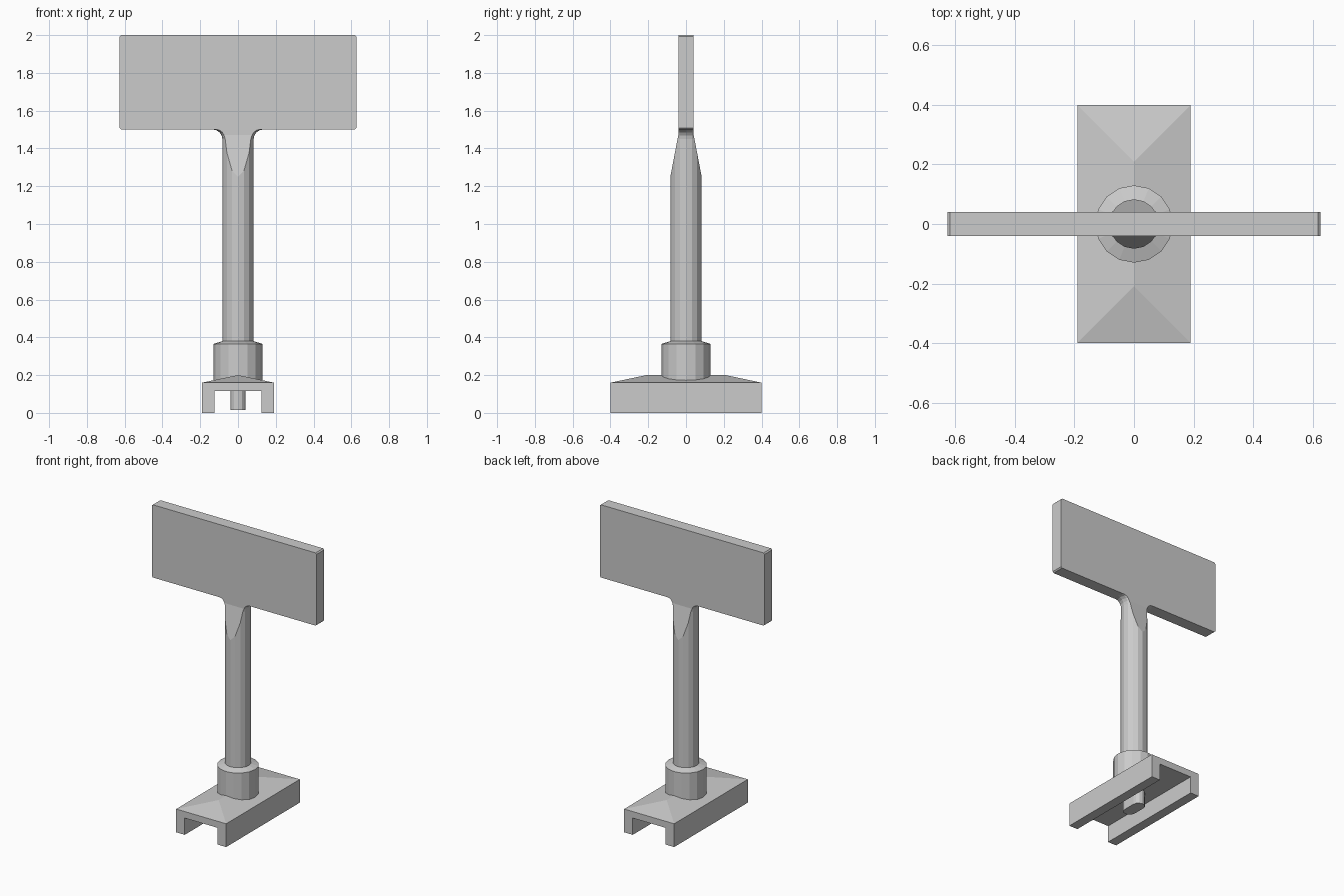
import bpy, bmesh
from math import sin, cos, pi

if "Cube" in bpy.data.objects:
    bpy.data.objects.remove(bpy.data.objects["Cube"])


def finish(name, bm):
    bmesh.ops.recalc_face_normals(bm, faces=bm.faces)
    mesh = bpy.data.meshes.new(name)
    bm.to_mesh(mesh)
    bm.free()
    ob = bpy.data.objects.new(name, mesh)
    bpy.context.collection.objects.link(ob)
    return ob


def loft(bm, rings):
    """Skin matching closed rings of points and cap both ends."""
    vs = [[bm.verts.new(p) for p in r] for r in rings]
    n = len(vs[0])
    for a, b in zip(vs, vs[1:]):
        for i in range(n):
            j = (i + 1) % n
            bm.faces.new((a[i], a[j], b[j], b[i]))
    bm.faces.new(vs[0][::-1])
    bm.faces.new(vs[-1])
    return vs


def ring(rx, ry, z, n=16):
    return [(rx * cos(2 * pi * i / n), ry * sin(2 * pi * i / n), z) for i in range(n)]


# Channel-shaped foot with a shallow hipped top
bm = bmesh.new()
section = [(-.19, 0), (-.125, 0), (-.125, .115), (.125, .115),
           (.125, 0), (.19, 0), (.19, .16), (-.19, .16)]
f, b = loft(bm, [[(x, y, z) for x, z in section] for y in (-.4, .4)])
top = [face for face in bm.faces if all(v.co.z > .15 for v in face.verts)]
bmesh.ops.delete(bm, geom=top, context='FACES_ONLY')
r0, r1 = bm.verts.new((0, -.21, .2)), bm.verts.new((0, .21, .2))
for face in ((f[7], f[6], r0), (b[6], b[7], r1),
             (f[6], b[6], r1, r0), (b[7], f[7], r0, r1)):
    bm.faces.new(face)
finish("channel_base", bm)

# Collar with a sloping top
bm = bmesh.new()
loft(bm, [ring(r, r, z) for r, z in ((.13, .15), (.13, .365), (.083, .38))])
finish("collar", bm)

# Pole with a fillet flaring sideways into the panel
bm = bmesh.new()
rings = [ring(.083, .083, .3)]
for k in range(5):
    t = k * pi / 8
    rings.append(ring(.133 - .05 * cos(t), .083, 1.45 + .05 * sin(t)))
loft(bm, rings)
pole = finish("pole", bm)

# Wedge that flattens the pole's upper end front and back
half = [(.26, .2), (.26, 1.1), (.083, 1.25), (.041, 1.47), (.041, 1.6)]
half = [(.26, .2), (.26, .385), (.083, 1.25), (.041, 1.47), (.041, 1.6)]
outline = half + [(-y, z) for y, z in reversed(half)]
bm = bmesh.new()
loft(bm, [[(x, y, z) for y, z in outline] for x in (-.3, .3)])
wedge = finish("wedge_cutter", bm)
wedge.hide_render = True
wedge.hide_set(True)
mod = pole.modifiers.new("flatten", 'BOOLEAN')
mod.operation = 'INTERSECT'
mod.solver = 'EXACT'
mod.object = wedge

# Panel with slightly eased corners
bm = bmesh.new()
X, c = .627, .008
corner = [(X, 1.5 + c), (X, 2 - c), (X - c, 2), (c - X, 2),
          (-X, 2 - c), (-X, 1.5 + c), (c - X, 1.5), (X - c, 1.5)]
loft(bm, [[(x, y, z) for x, z in corner] for y in (-.041, .041)])
finish("panel", bm)

# Flattened tongue under the base, round at both ends
bm = bmesh.new()
slot = []
for s in (1, -1):
    for k in range(7):
        t = k * pi / 6
        slot.append((s * .04 * cos(t), s * (.043 + .04 * sin(t))))
loft(bm, [[(x, y, z) for x, y in slot] for z in (.015, .13)])
finish("tongue", bm)
